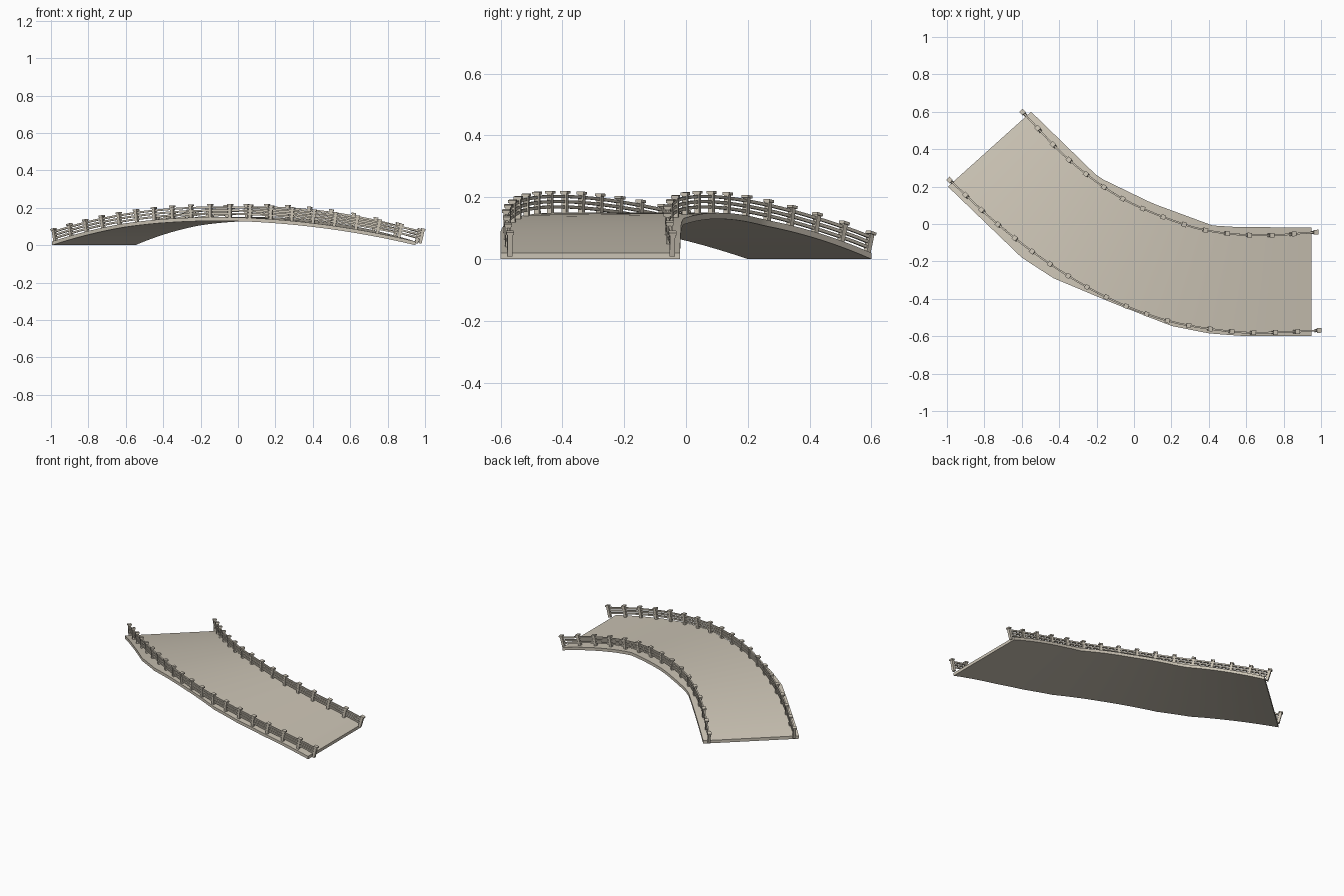
import bpy, bmesh, math
from mathutils import Vector

if "Cube" in bpy.data.objects:
    bpy.data.objects.remove(bpy.data.objects["Cube"])

RISE, THICK = 0.13, 0.02

mat = bpy.data.materials.new("pale stone")
mat.diffuse_color = (0.60, 0.55, 0.46, 1)
mat.use_nodes = True
mat.node_tree.nodes["Principled BSDF"].inputs["Base Color"].default_value = mat.diffuse_color


def arch(t):
    """Underside height at fraction t along the bridge."""
    return RISE * (1 - (2 * t - 1) ** 2)


def resample(pts, n):
    """n + 1 points spaced evenly along a polyline, ends kept exactly."""
    d = [0]
    for a, b in zip(pts, pts[1:]):
        d.append(d[-1] + (b - a).length)
    out, j = [], 0
    for i in range(n + 1):
        s = d[-1] * i / n
        while j < len(pts) - 2 and d[j + 1] < s:
            j += 1
        out.append(pts[j].lerp(pts[j + 1], (s - d[j]) / (d[j + 1] - d[j])))
    return out


def spline(ctrl, steps=12):
    """Catmull-Rom curve through the control points."""
    p = [Vector(c) for c in ctrl]
    p = [2 * p[0] - p[1]] + p + [2 * p[-1] - p[-2]]
    out = []
    for a, b, c, d in zip(p, p[1:], p[2:], p[3:]):
        for k in range(steps):
            t = k / steps
            out.append(0.5 * (2 * b + (c - a) * t + (2 * a - 5 * b + 4 * c - d) * t * t
                              + (3 * b - a - 3 * c + d) * t ** 3))
    return out + [p[-2]]


def loft(bm, rings):
    """Skin a closed strip of quads through four-cornered rings and cap it."""
    vs = [[bm.verts.new(v) for v in r] for r in rings]
    for a, b in zip(vs, vs[1:]):
        for k in range(4):
            bm.faces.new((a[k], a[(k + 1) % 4], b[(k + 1) % 4], b[k]))
    bm.faces.new(vs[0][::-1])
    bm.faces.new(vs[-1])


def finish(bm, name):
    bmesh.ops.recalc_face_normals(bm, faces=bm.faces[:])
    me = bpy.data.meshes.new(name)
    bm.to_mesh(me)
    bm.free()
    me.materials.append(mat)
    ob = bpy.data.objects.new(name, me)
    bpy.context.collection.objects.link(ob)
    bpy.ops.object.select_all(action='DESELECT')
    ob.select_set(True)
    bpy.context.view_layer.objects.active = ob
    bpy.ops.object.shade_smooth_by_angle(angle=math.radians(20))
    return ob


# Deck: thin arched slab, curved in plan
outer = [(-0.995, 0.20), (-0.6, -0.18), (-0.43, -0.29), (-0.12, -0.42),
         (0.2, -0.545), (0.4, -0.585), (0.6, -0.6), (0.95, -0.6)]
inner = [(-0.55, 0.6), (-0.19, 0.25), (0.1, 0.11), (0.42, -0.008),
         (0.53, -0.015), (0.95, -0.02)]
N = 32
o = resample([Vector(p) for p in outer], N)
q = resample([Vector(p) for p in inner], N)
bm = bmesh.new()
rings = []
for i in range(N + 1):
    z = arch(i / N)
    rings.append([(*o[i], z), (*q[i], z), (*q[i], z + THICK), (*o[i], z + THICK)])
loft(bm, rings)
finish(bm, "deck")


# Fences: capped posts and three rails, square to the arched path
def fence(name, ctrl, posts):
    sub = 2
    n = (posts - 1) * sub
    flat = resample(spline(ctrl), n)
    path = [Vector((p.x, p.y, arch(i / n) + THICK)) for i, p in enumerate(flat)]
    frames = []
    for i, p in enumerate(path):
        t = (path[min(i + 1, n)] - path[max(i - 1, 0)]).normalized()
        s = t.cross(Vector((0, 0, 1))).normalized()
        frames.append((p, t, s, s.cross(t)))

    bm = bmesh.new()
    for p, t, s, up in frames[::sub]:
        # shaft, then cap
        for half, lo, hi in ((0.0085, -0.01, 0.062), (0.0125, 0.062, 0.071)):
            loft(bm, [[p + up * h + (t * a + s * b) * half
                       for a, b in ((-1, -1), (1, -1), (1, 1), (-1, 1))]
                      for h in (lo, hi)])
    finish(bm, name + "_posts")

    bm = bmesh.new()
    for h in (0.019, 0.036, 0.053):
        loft(bm, [[p + s * a * 0.0045 + up * (h + b * 0.005)
                   for a, b in ((-1, -1), (1, -1), (1, 1), (-1, 1))]
                  for p, t, s, up in frames])
    finish(bm, name + "_rails")


fence("outer_fence", [(-0.975, 0.225), (-0.73, 0.0), (-0.455, -0.21), (-0.15, -0.39),
                      (0.18, -0.517), (0.52, -0.575), (0.75, -0.58), (0.975, -0.57)], 20)
fence("inner_fence", [(-0.583, 0.585), (-0.35, 0.345), (-0.07, 0.14), (0.26, 0.0),
                      (0.49, -0.05), (0.73, -0.06), (0.955, -0.045)], 16)
